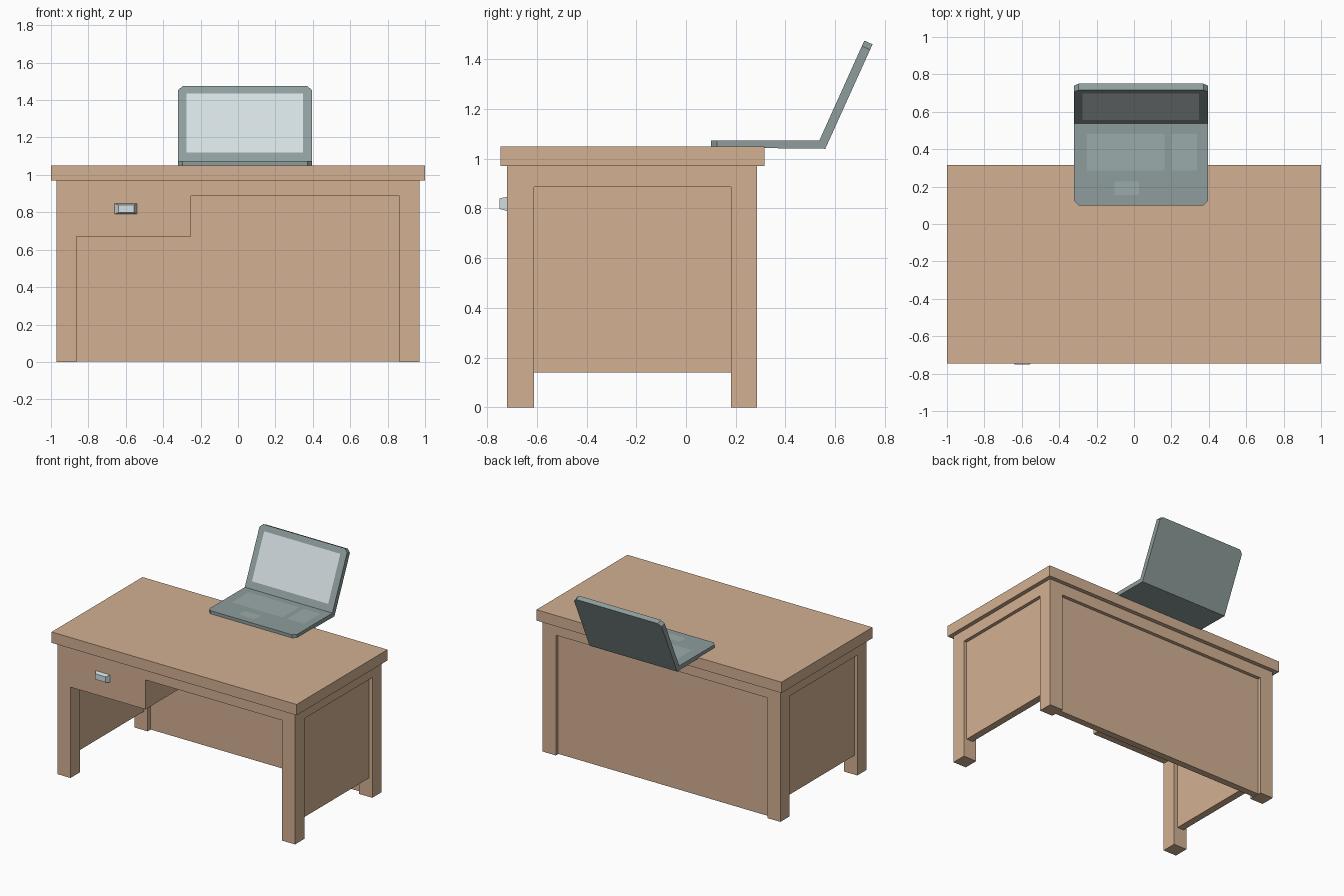
import bpy, bmesh
from mathutils import Vector

if "Cube" in bpy.data.objects:
    bpy.data.objects.remove(bpy.data.objects["Cube"])


def material(name, rgb):
    m = bpy.data.materials.new(name)
    m.diffuse_color = (*rgb, 1)
    m.use_nodes = True
    m.node_tree.nodes["Principled BSDF"].inputs["Base Color"].default_value = m.diffuse_color
    return m


WOOD = material("wood", (0.65, 0.44, 0.29))
CASE = material("case_grey", (0.27, 0.34, 0.335))
KEYS = material("key_grey", (0.33, 0.41, 0.405))
PALE = material("pale_glass", (0.66, 0.74, 0.76))


def make(name, rings, mat):
    """One ring gives a flat panel, two rings give a closed solid."""
    bm = bmesh.new()
    vs = [[bm.verts.new(p) for p in r] for r in rings]
    for r in vs:
        bm.faces.new(r)
    if len(vs) == 2:
        a, b = vs
        n = len(a)
        for i in range(n):
            j = (i + 1) % n
            bm.faces.new((a[i], a[j], b[j], b[i]))
        bmesh.ops.recalc_face_normals(bm, faces=bm.faces)
    me = bpy.data.meshes.new(name)
    bm.to_mesh(me)
    bm.free()
    me.materials.append(mat)
    ob = bpy.data.objects.new(name, me)
    bpy.context.collection.objects.link(ob)
    return ob


def box(name, x, y, z, mat=WOOD):
    rect = [(x[0], y[0]), (x[1], y[0]), (x[1], y[1]), (x[0], y[1])]
    return make(name, [[(*p, h) for p in rect] for h in z], mat)


def frame(name, pts, y):
    return make(name, [[(px, d, pz) for px, pz in pts] for d in y], WOOD)


# Desk top
box("desk_top", (-1, 1), (-0.745, 0.315), (0.97, 1.05))

# Front frame: two legs, rail and drawer front in one outline
OUT, INN, RAIL, TOP = 0.97, 0.863, 0.887, 0.97
frame("front_frame", [(-OUT, 0), (-INN, 0), (-INN, 0.67), (-0.25, 0.67), (-0.25, RAIL),
                      (INN, RAIL), (INN, 0), (OUT, 0), (OUT, TOP), (-OUT, TOP)],
      (-0.72, -0.612))

# Back frame: two legs and rail, with a recessed panel down to the floor
frame("back_frame", [(-OUT, 0), (-INN, 0), (-INN, RAIL), (INN, RAIL), (INN, 0),
                     (OUT, 0), (OUT, TOP), (-OUT, TOP)], (0.18, 0.285))
box("back_panel", (-INN, INN), (0.21, 0.26), (0.003, RAIL))

# Side rails and recessed side panels
for side, s in (("left", -1), ("right", 1)):
    box(side + "_rail", sorted((s * INN, s * OUT)), (-0.612, 0.18), (RAIL, TOP))
    box(side + "_panel", sorted((s * 0.893, s * 0.945)), (-0.612, 0.18), (0.14, RAIL))

# Drawer body behind the front
box("drawer_box", (-INN, -0.25), (-0.612, 0.21), (0.67, TOP))

# Tapered drawer handle
make("drawer_handle", [
    [(-0.66, -0.72, 0.79), (-0.54, -0.72, 0.79), (-0.54, -0.72, 0.847), (-0.66, -0.72, 0.847)],
    [(-0.64, -0.75, 0.798), (-0.555, -0.75, 0.798), (-0.555, -0.75, 0.84), (-0.64, -0.75, 0.84)],
], PALE)

# Laptop: base and lid share a mitred hinge, free corners are clipped
X0, X1, C = -0.32, 0.395, 0.024


def leaf(hinge, tip):
    """Outline between hinge and tip (y, z) with the two tip corners clipped."""
    h, t = Vector((0, *hinge)), Vector((0, *tip))
    c = t + (h - t).normalized() * C
    return [Vector((x, p.y, p.z)) for x, p in
            ((X0, h), (X1, h), (X1, c), (X1 - C, t), (X0 + C, t), (X0, c))]


TOP_HINGE, LOW_HINGE, LID_TIP = (0.536, 1.073), (0.56, 1.04), (0.717, 1.475)
make("laptop_base", [leaf(LOW_HINGE, (0.10, 1.045)), leaf(TOP_HINGE, (0.10, 1.073))], CASE)
make("laptop_lid", [leaf(LOW_HINGE, (0.75, 1.46)), leaf(TOP_HINGE, LID_TIP)], CASE)

# Screen glass just in front of the tilted lid
h, t = Vector((0, *TOP_HINGE)), Vector((0, *LID_TIP))
d = (t - h).normalized()
n = Vector((0, -d.z, d.y)) * 0.002
low, high = (h + d * ((z - h.z) / d.z) + n for z in (1.12, 1.435))
make("laptop_screen", [[Vector((x, p.y, p.z)) for x, p in
                        ((-0.275, low), (0.347, low), (0.347, high), (-0.275, high))]], PALE)

# Keyboard, number pad and touchpad
for name, x, y in (("keyboard", (-0.25, 0.163), (0.287, 0.48)),
                   ("number_pad", (0.2, 0.337), (0.287, 0.48)),
                   ("touchpad", (-0.105, 0.027), (0.155, 0.226))):
    make(name, [[(x[0], y[0], 1.075), (x[1], y[0], 1.075),
                 (x[1], y[1], 1.075), (x[0], y[1], 1.075)]], KEYS)
